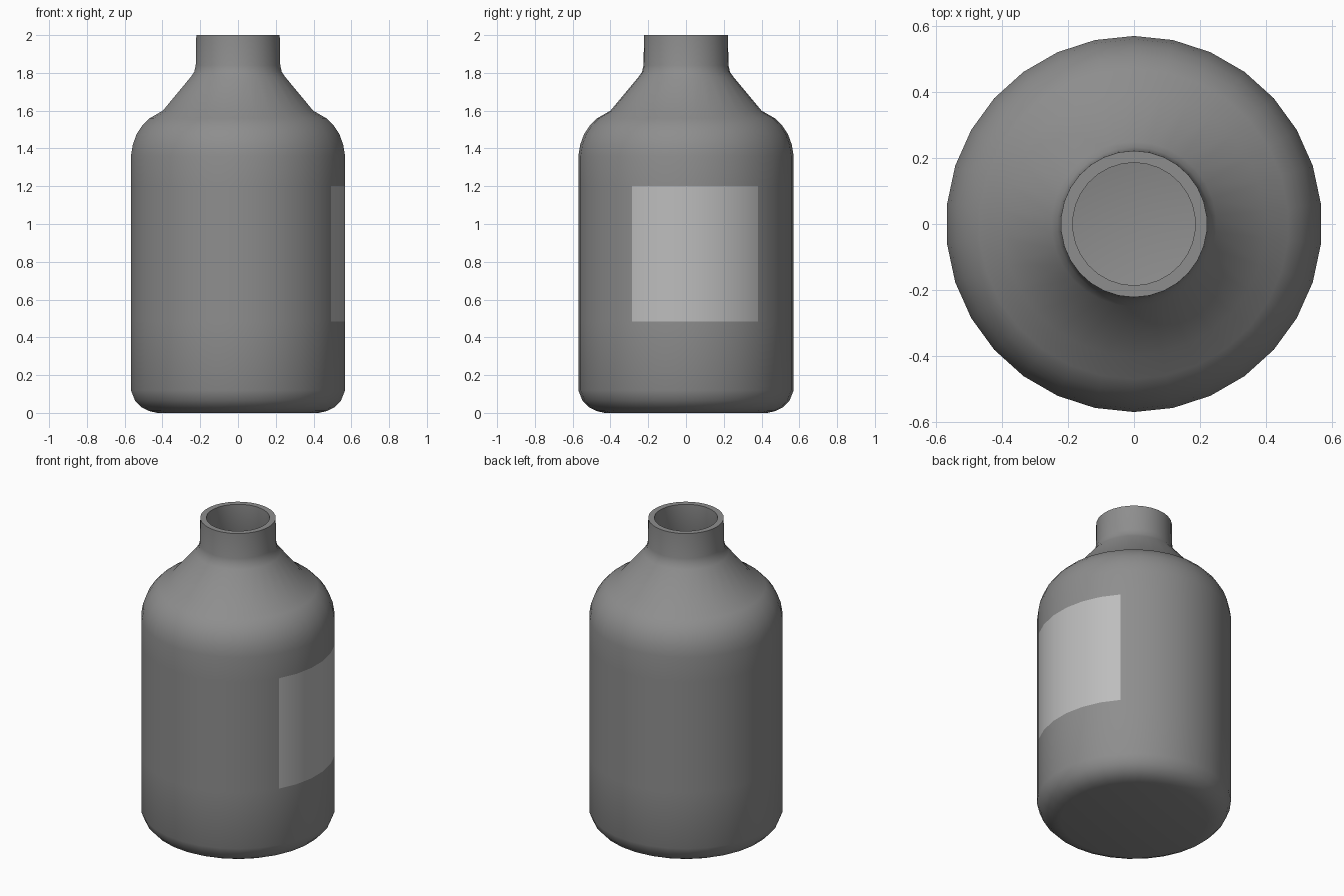
import bpy, bmesh, math

cube = bpy.data.objects.get("Cube")
if cube:
    bpy.data.objects.remove(cube, do_unlink=True)

SIDES = 30
STEP = 2 * math.pi / SIDES


def material(name, value):
    mat = bpy.data.materials.new(name)
    mat.use_nodes = True
    colour = (value, value, value, 1)
    mat.diffuse_color = colour
    mat.node_tree.nodes["Principled BSDF"].inputs["Base Color"].default_value = colour
    return mat


# Outer wall from base to lip, with edge rows at the label's top and bottom
outer = [(0.43, 0), (0.475, 0.01), (0.515, 0.03), (0.548, 0.065), (0.57, 0.12),
         (0.57, 0.485), (0.57, 1.2), (0.57, 1.36), (0.56, 1.42), (0.54, 1.475),
         (0.51, 1.52), (0.47, 1.56), (0.40, 1.60), (0.25, 1.78), (0.233, 1.805),
         (0.225, 1.84), (0.222, 2.0)]
# Inner wall from lip down to the cavity floor
inner = [(0.186, 2.0), (0.187, 1.83), (0.21, 1.77), (0.37, 1.57), (0.47, 1.5),
         (0.53, 1.36), (0.53, 0.12), (0.43, 0.04)]

bm = bmesh.new()
rings = [[bm.verts.new((r * math.cos((i + 0.5) * STEP), r * math.sin((i + 0.5) * STEP), z))
          for i in range(SIDES)] for r, z in outer + inner]
for low, high in zip(rings, rings[1:]):
    for i in range(SIDES):
        j = (i + 1) % SIDES
        bm.faces.new((low[i], low[j], high[j], high[i]))
bm.faces.new(rings[0][::-1])
bm.faces.new(rings[-1])

# Label: six side panels on the left of the body
for face in bm.faces:
    c = face.calc_center_median()
    angle = math.degrees(math.atan2(c.y, c.x))
    if math.hypot(c.x, c.y) > 0.55 and 0.5 < c.z < 1.19 and -30 < angle < 42:
        face.material_index = 1

mesh = bpy.data.meshes.new("bottle")
bm.to_mesh(mesh)
bm.free()
bottle = bpy.data.objects.new("bottle", mesh)
bpy.context.collection.objects.link(bottle)
mesh.materials.append(material("bottle grey", 0.27))
mesh.materials.append(material("label light grey", 0.51))

bpy.context.view_layer.objects.active = bottle
bottle.select_set(True)
bpy.ops.object.shade_smooth_by_angle(angle=math.radians(40))
